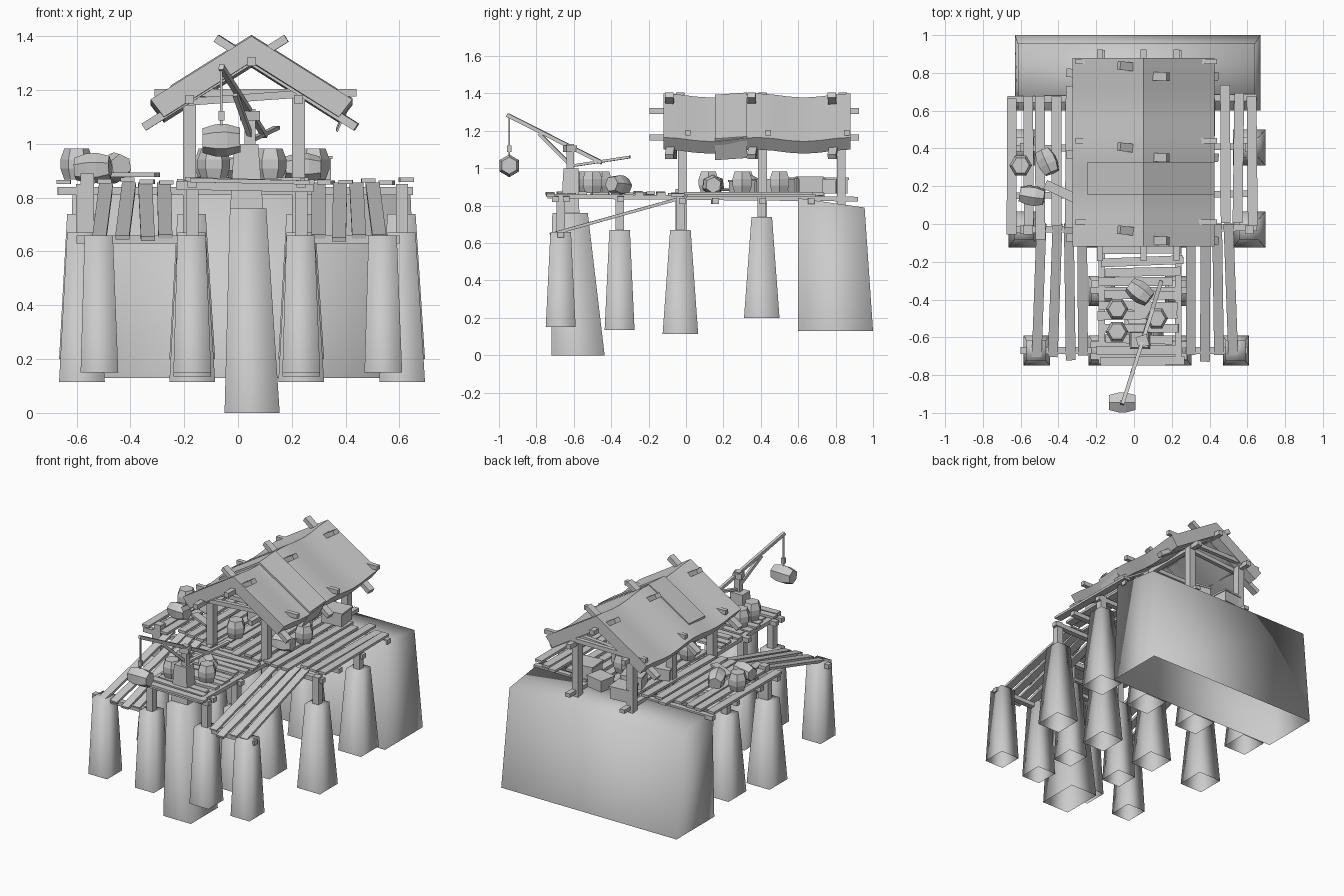
import bpy, bmesh, math, random
from mathutils import Vector, Matrix

if "Cube" in bpy.data.objects:
    bpy.data.objects.remove(bpy.data.objects["Cube"])
random.seed(4)
parts = {}

def get(name):
    return parts.setdefault(name, bmesh.new())

def frustum(name, lo, hi, z0, z1, closed=False):
    # lo / hi are rectangles (x0, x1, y0, y1)
    bm = get(name)
    rings = []
    for r, z in ((lo, z0), (hi, z1)):
        zz = z if isinstance(z, tuple) else (z, z)
        rings.append([bm.verts.new(p) for p in ((r[0], r[2], zz[0]), (r[1], r[2], zz[0]),
                                                (r[1], r[3], zz[1]), (r[0], r[3], zz[1]))])
    a, b = rings
    for i in range(4):
        j = (i + 1) % 4
        bm.faces.new((a[i], a[j], b[j], b[i]))
    bm.faces.new(b)
    if closed:
        bm.faces.new(a[::-1])

def beam(name, p, q, w, h=None):
    # box bar from p to q
    h = h or w
    p, q = Vector(p), Vector(q)
    d = q - p
    n = d.normalized()
    side = n.cross(Vector((0, 0, 1)))
    side = side.normalized() if side.length > 1e-3 else Vector((1, 0, 0))
    m = Matrix((side * w, n * d.length, side.cross(n) * h)).transposed().to_4x4()
    m.translation = (p + q) / 2
    bmesh.ops.create_cube(get(name), size=1, matrix=m)

def box(name, c, s, turn=0):
    m = Matrix.Translation(c) @ Matrix.Rotation(turn, 4, 'Z') @ Matrix.Diagonal((*s, 1))
    bmesh.ops.create_cube(get(name), size=1, matrix=m)

def barrel(name, c, axis=(0, 0, 1), r=.06, h=.115):
    # six-sided barrel with a wide waist
    bm = get(name)
    rot = Vector((0, 0, 1)).rotation_difference(Vector(axis)).to_matrix()
    rings = []
    for t, k in ((-.5, .76), (-.15, 1), (.15, 1), (.5, .76)):
        rings.append([bm.verts.new(Vector(c) + rot @ Vector((r * k * math.cos(i * math.pi / 3),
                      r * k * math.sin(i * math.pi / 3), h * t))) for i in range(6)])
    for a, b in zip(rings, rings[1:]):
        for i in range(6):
            j = (i + 1) % 6
            bm.faces.new((a[i], a[j], b[j], b[i]))
    bm.faces.new(rings[0][::-1])
    bm.faces.new(rings[-1])

def sheet(name, profile, stations):
    # closed x-z profile lofted along y, stations are (y, dz)
    bm = get(name)
    rings = [[bm.verts.new((x, y, z + dz)) for x, z in profile] for y, dz in stations]
    n = len(profile)
    for a, b in zip(rings, rings[1:]):
        for i in range(n):
            j = (i + 1) % n
            bm.faces.new((a[i], a[j], b[j], b[i]))
    h = n // 2
    for r in (rings[0], rings[-1]):
        for i in range(h - 1):
            bm.faces.new((r[i], r[i + 1], r[n - 2 - i], r[n - 1 - i]))

# rock bank at the back, open below
frustum("rock_bank", (-.63, .67, .6, 1), (-.615, .64, .6, .955), .13, (.84, .79))

# tapered stone piles, open below, with short posts on top
piles = [(x, y, z0, z1) for y, z0, z1, xs in (
    (-.67, .15, .66, (-.515, -.17, .235, .54)), (-.355, .135, .67, (-.17, .235)),
    (-.03, .115, .67, (-.58, -.17, .235, .61)), (.405, .2, .74, (-.58, -.17, .235, .61)))
    for x in xs]
for x, y, z0, z1 in piles:
    b = .085 if y > -.1 else .07
    frustum("stone_piles", (x - b, x + b, y - b - .01, y + b + .01),
            (x - .055, x + .05, y - .055, y + .055), z0, z1)
    if abs(x) < .4 or y > -.6:
        beam("pile_posts", (x, y, z1 - .05), (x, y, .85), .045)
frustum("crane_pile", (-.05, .155, -.72, -.435), (-.03, .105, -.715, -.525), 0, .76)
beam("pile_posts", (-.56, -.03, .66), (-.56, -.03, .89), .05)

# cross beams and stringers
for y in (-.03, .15, .4, .66):
    beam("deck_beams", (-.67, y, .825), (.65, y + .01, .825), .035, .03)
for y in (-.7, -.64, -.35):
    beam("deck_beams", (-.23, y, .845), (.28, y, .835), .035, .03)
for x in (-.17, .235):
    beam("deck_beams", (x, -.74, .85), (x, .92, .835), .035, .025)
for s in (-1, 1):
    beam("ramp_beams", (.4 * s - .2, -.67, .645), (.4 * s + .2, -.67, .645), .035, .03)

# main deck planks running back to front
for i in range(18):
    x = -.64 + i * .0745
    r = random.uniform
    z = .855 + r(0, .012)
    beam("deck_planks", (x + r(-.01, .01), -.07 + r(-.03, .08), z),
         (x + r(-.01, .01), .71 + r(-.05, .03), z), .052, .016)

# front dock planks running sideways
for i in range(11):
    y = -.72 + i * .058
    r = random.uniform
    beam("dock_planks", (-.18 + r(-.02, .03), y + r(-.01, .01), .866 + r(-.006, .006)),
         (.23 + r(-.03, .04), y + r(-.012, .012), .862 + r(-.006, .006)), .046, .015)

# sloping ramps either side of the dock
for lo, hi in ((-.515, -.49), (-.43, -.405), (-.335, -.345), (-.27, -.275),
               (.3, .3), (.375, .38), (.45, .44), (.525, .5)):
    e = random.uniform(-.02, .02)
    beam("ramp_planks", (lo, -.71 + e, .65 + e * .3), (hi, 0, .848), .052, .016)

# house frame: posts, wall plates, ridge pole, tie beams, crossed rafters
for y in (-.02, .41, .83):
    for x in (-.18, .225):
        beam("house_posts", (x, y, .65 if y < .6 else .5), (x, y, 1.17), .048)
    beam("tie_beams", (-.31, y + .03, 1.19), (.44, y + .03, 1.19), .028)
    beam("tie_beams", (-.2, y - .035, 1.155), (.3, y - .035, 1.19), .028)
for x, z in ((-.18, 1.165), (.225, 1.165), (.05, 1.305)):
    beam("house_purlins", (x, -.195, z), (x, .925, z), .032)
for y in (-.06, .38, .81):
    beam("rafters", (-.35, y - .01, 1.062), (.18, y - .03, 1.392), .045, .03)
    beam("rafters", (.44, y - .03, 1.062), (-.08, y + .03, 1.392), .045, .03)

# sagging roof cover and its patch
stations = [(-.12 + 1.0 * i / 12, -.011 * (1 - math.cos(i / 12 * 4 * math.pi))) for i in range(13)]
sheet("roof_cover", [(-.325, 1.165), (.05, 1.4), (.425, 1.165),
                     (.375, 1.10), (.05, 1.305), (-.275, 1.10)], stations)
sheet("roof_patch", [(-.25, 1.217), (.05, 1.405), (.425, 1.17), (.37, 1.055),
                     (.365, 1.06), (.41, 1.165), (.05, 1.385), (-.25, 1.2)],
      [(.155, -.012), (.325, 0)])

# crane: pedestal, mast, boom, brace, handle, rope and load
frustum("crane_base", (-.03, .095, -.67, -.57), (-.015, .075, -.655, -.575), .74, 1.0, True)
beam("crane_mast", (.045, -.62, .98), (.045, -.62, 1.13), .04)
box("crane_mast", (.045, -.62, 1.105), (.06, .06, .035), .3)
beam("crane_boom", (-.062, -.955, 1.285), (.1, -.45, 1.03), .02)
beam("crane_boom", (-.01, -.785, 1.185), (.045, -.63, 1.03), .018)
beam("crane_handle", (.04, -.63, 1.01), (.145, -.3, 1.06), .022, .014)
beam("crane_rope", (-.062, -.945, 1.28), (-.062, -.945, 1.05), .008)
box("crane_rope", (-.062, -.945, 1.105), (.022, .022, .035))
barrel("hanging_barrel", (-.062, -.945, 1.013), (1, 0, 0.02), .06, .14)

# barrels on the decks
for x, y in ((-.09, -.45), (-.09, -.57), (.12, -.5), (-.6, .31), (.28, .3), (.12, .5), (-.1, .12)):
    barrel("standing_barrels", (x, y, .925))
for x, y, ax in ((.03, -.36, (.8, -.6, .1)), (-.46, .33, (.4, -.9, .15)),
                 (-.54, .15, (1, -.15, .05)), (.24, .14, (1, .1, 0))):
    barrel("lying_barrels", (x, y, .91), ax, .056, .13)

# crates under the roof and a plank leaning by the side deck
for x, y, s, a in ((.27, .66, .14, .1), (-.05, .62, .13, .3), (.1, .76, .12, -.2),
                   (-.1, .8, .13, .1), (-.13, .42, .12, .2), (.05, .3, .11, .5)):
    box("crates", (x, y, .865 + s * .29), (s, s * .9, s * .58), a)
    box("crates", (x, y, .868 + s * .58), (s * 1.08, s * .98, .012), a)
beam("side_plank", (-.47, .21, .885), (-.3, .13, .885), .05, .015)

smooth_parts = {"rock_bank", "stone_piles", "crane_pile", "roof_cover"}
for name, bm in parts.items():
    bmesh.ops.recalc_face_normals(bm, faces=bm.faces[:])
    if name in smooth_parts:
        for f in bm.faces:
            f.smooth = True
        for e in bm.edges:
            e.smooth = name != "roof_cover" or e.calc_face_angle(0) < 1.0
    me = bpy.data.meshes.new(name)
    bm.to_mesh(me)
    bm.free()
    bpy.context.collection.objects.link(bpy.data.objects.new(name, me))
